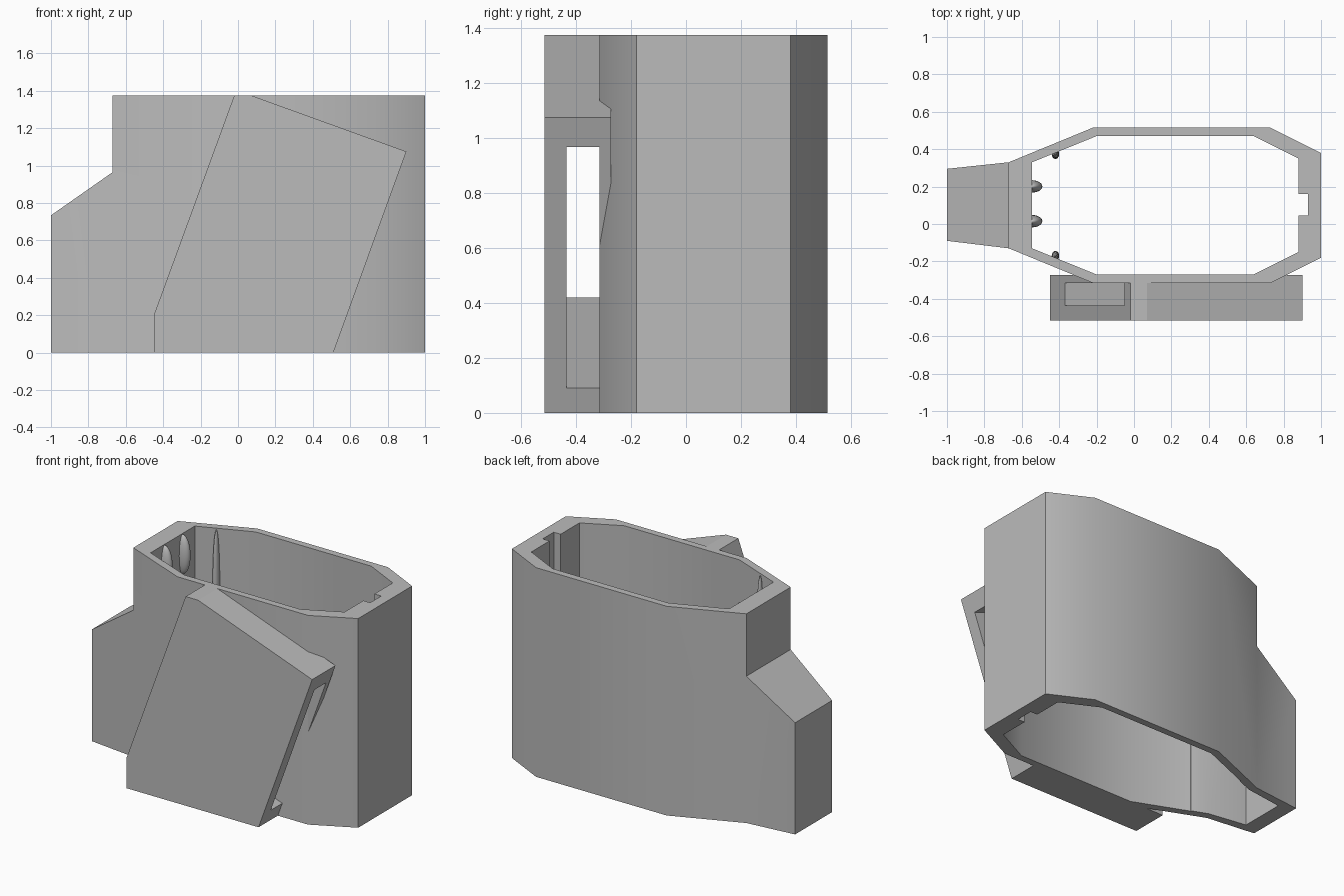
import bpy, bmesh, math

cube = bpy.data.objects.get("Cube")
if cube:
    bpy.data.objects.remove(cube, do_unlink=True)

grey = bpy.data.materials.new("light grey")
grey.use_nodes = True
grey.diffuse_color = (0.5, 0.5, 0.5, 1)
grey.node_tree.nodes["Principled BSDF"].inputs["Base Color"].default_value = (0.5, 0.5, 0.5, 1)

HEIGHT = 1.375
STEP_X = -0.67


def make_object(name, bm):
    bmesh.ops.recalc_face_normals(bm, faces=bm.faces)
    mesh = bpy.data.meshes.new(name)
    bm.to_mesh(mesh)
    bm.free()
    mesh.materials.append(grey)
    obj = bpy.data.objects.new(name, mesh)
    bpy.context.collection.objects.link(obj)
    return obj


def loft(name, lower, upper):
    """Closed solid between two matching outlines."""
    bm = bmesh.new()
    a = [bm.verts.new(p) for p in lower]
    b = [bm.verts.new(p) for p in upper]
    bm.faces.new(a)
    bm.faces.new(b)
    for i in range(len(a)):
        j = (i + 1) % len(a)
        bm.faces.new((a[i], a[j], b[j], b[i]))
    return make_object(name, bm)


def upright(name, plan, bottom, top):
    """Prism from a plan outline; bottom and top heights depend on x."""
    return loft(name, [(x, y, bottom(x)) for x, y in plan],
                [(x, y, top(x)) for x, y in plan])


def front_slab(name, outline, y0, y1):
    return loft(name, [(x, y0, z) for x, z in outline],
                [(x, y1, z) for x, z in outline])


def cut(target, cutter):
    cutter.hide_render = True
    mod = target.modifiers.new("cut", 'BOOLEAN')
    mod.operation = 'DIFFERENCE'
    mod.solver = 'EXACT'
    mod.object = cutter
    bpy.context.view_layer.objects.active = target
    bpy.ops.object.modifier_apply(modifier=mod.name)
    bpy.data.objects.remove(cutter, do_unlink=True)


def smooth(obj, degrees):
    bpy.ops.object.select_all(action='DESELECT')
    obj.select_set(True)
    bpy.context.view_layer.objects.active = obj
    bpy.ops.object.shade_smooth_by_angle(angle=math.radians(degrees))


def roof(x):
    return 0.965 + 0.7 * (x - STEP_X)


# Outer shell with the lower nose on its right end
shell_plan = [(-1, 0.295), (STEP_X, 0.33), (-0.22, 0.515), (0.73, 0.515), (1, 0.38),
              (1, -0.18), (0.73, -0.315), (-0.22, -0.315), (STEP_X, -0.13), (-1, -0.09)]
shell = upright("shell", shell_plan, lambda x: 0, lambda x: HEIGHT)
step_plan = [(-1.2, -1), (STEP_X, -1), (STEP_X, 1), (-1.2, 1)]
cut(shell, upright("step_cutter", step_plan, roof, lambda x: 2))

# Main opening, with the notch in the left end
opening_plan = [(-0.545, 0.33), (-0.2, 0.47), (0.64, 0.47), (0.88, 0.35),
                (0.88, 0.16), (0.93, 0.16), (0.93, 0.045), (0.88, 0.045),
                (0.88, -0.15), (0.64, -0.27), (-0.2, -0.27), (-0.545, -0.13)]
cut(shell, upright("opening_cutter", opening_plan, lambda x: -0.2, lambda x: 2))

# Hollow of the nose under its sloping roof
nose_plan = [(-0.9, 0.25), (-0.645, 0.285), (-0.545, 0.325), (-0.4, 0.325),
             (-0.4, -0.125), (-0.545, -0.125), (-0.645, -0.085), (-0.9, -0.045)]
cut(shell, upright("nose_cutter", nose_plan, lambda x: -0.2, lambda x: roof(x) - 0.1))
smooth(shell, 30)

# Tilted holder on the front, with a slot running right through it
holder_outline = [(-0.45, 0), (-0.45, 0.2), (-0.02, HEIGHT), (0.07, HEIGHT),
                  (0.9, 1.075), (0.51, 0)]
holder = front_slab("holder", holder_outline, -0.515, -0.273)
slot_outline = [(-0.65, 0.521), (-0.33, 1.391), (1.14, 0.868), (0.82, -0.01)]
cut(holder, front_slab("slot_cutter", slot_outline, -0.435, -0.315))


# Long bumps that grip inside the opening
def bump(name, centre, size):
    bm = bmesh.new()
    bmesh.ops.create_uvsphere(bm, u_segments=24, v_segments=16, radius=1)
    for v in bm.verts:
        v.co = [c + s * p for c, s, p in zip(centre, size, v.co)]
    smooth(make_object(name, bm), 60)


for side, label in ((1, "back"), (-1, "front")):
    bump("end_bump_" + label, (-0.545, 0.108 + side * 0.093, 1.24), (0.055, 0.033, 0.13))
    bump("side_bump_" + label, (-0.42, 0.102 + side * 0.272, 1.0), (0.02, 0.026, 0.37))
